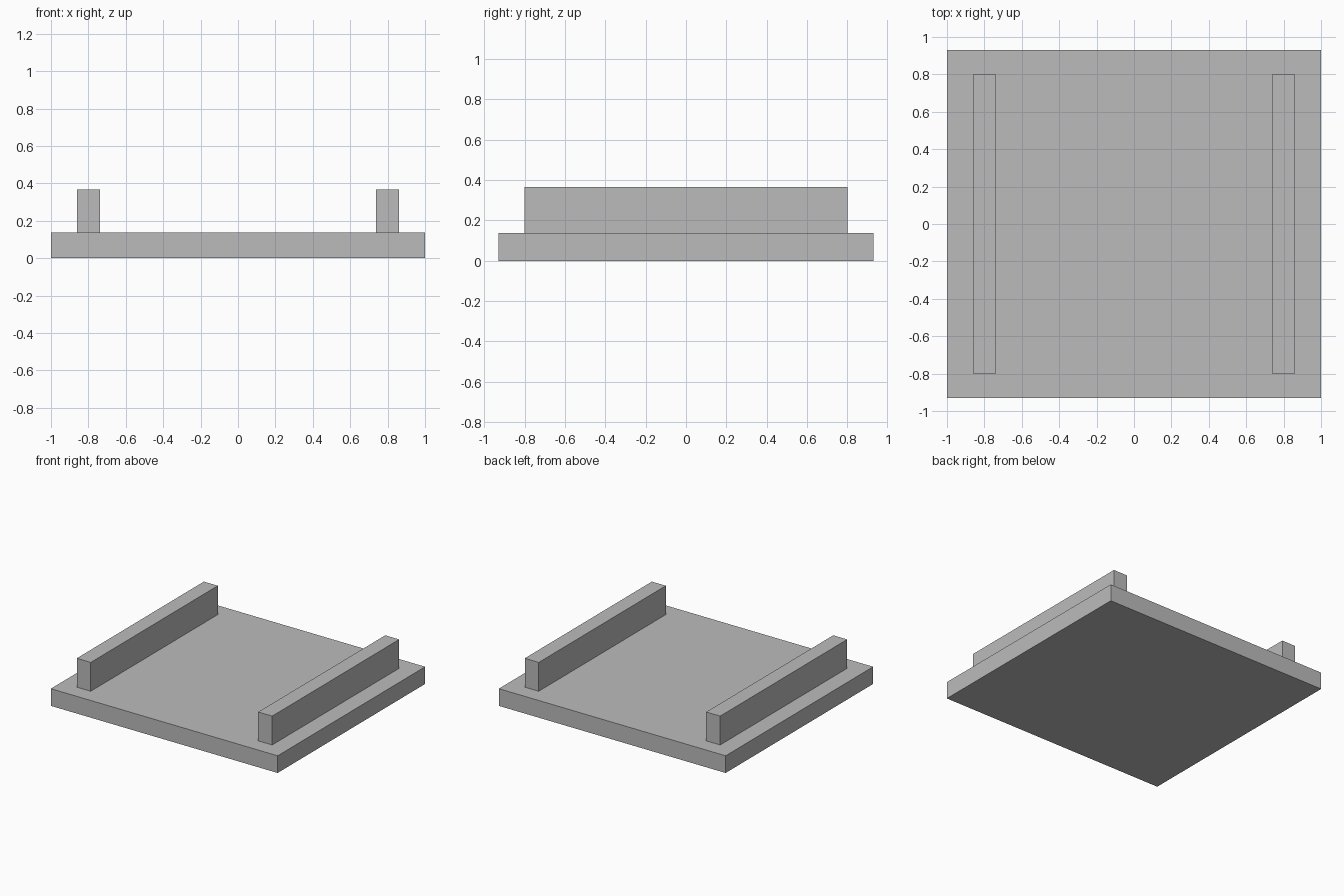
import bpy

# Remove the default object
cube = bpy.data.objects.get("Cube")
if cube:
    bpy.data.objects.remove(cube, do_unlink=True)

# Single plain grey material
grey = bpy.data.materials.new("plain_grey")
grey.use_nodes = True
colour = (0.5, 0.5, 0.5, 1.0)
grey.diffuse_color = colour
grey.node_tree.nodes["Principled BSDF"].inputs["Base Color"].default_value = colour


def add_box(name, size, x, bottom):
    """Box with its base at the given height, centred in depth."""
    bpy.ops.mesh.primitive_cube_add(size=1, location=(x, 0, bottom + size[2] / 2))
    box = bpy.context.object
    box.name = name
    box.scale = size
    bpy.ops.object.transform_apply(location=False, rotation=False, scale=True)
    box.data.materials.append(grey)
    return box


# Flat base slab
SLAB_HEIGHT = 0.137
add_box("base_slab", (2.0, 1.858, SLAB_HEIGHT), 0, 0)

# Matching rails standing on the slab
for side, sign in (("left", 1), ("right", -1)):
    add_box(side + "_rail", (0.123, 1.6, 0.23), sign * 0.8, SLAB_HEIGHT)
